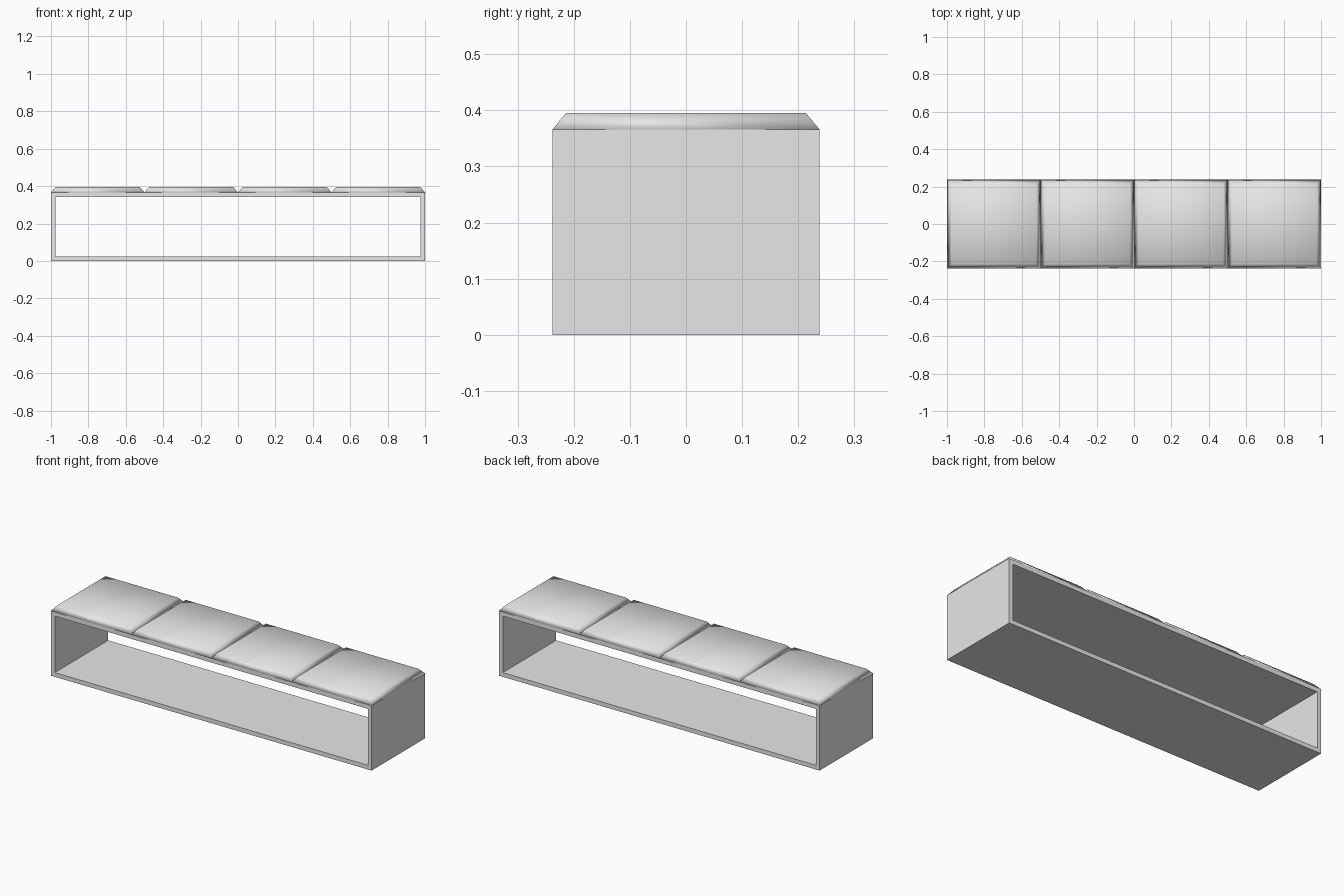
import bpy
import bmesh

# Remove the default object
default = bpy.data.objects.get("Cube")
if default:
    bpy.data.objects.remove(default, do_unlink=True)

# Single material
grey = bpy.data.materials.new("light_grey")
grey.use_nodes = True
colour = (0.8, 0.8, 0.8, 1)
grey.diffuse_color = colour
grey.node_tree.nodes["Principled BSDF"].inputs["Base Color"].default_value = colour

HALF_X, HALF_Y = 1.0, 0.238
BODY_TOP, CUSHION_TOP = 0.366, 0.395
WALL = 0.024
SEATS = 4


def finish(name, bm, smooth=False):
    bmesh.ops.recalc_face_normals(bm, faces=bm.faces)
    for face in bm.faces:
        face.smooth = smooth
    mesh = bpy.data.meshes.new(name)
    bm.to_mesh(mesh)
    bm.free()
    mesh.materials.append(grey)
    obj = bpy.data.objects.new(name, mesh)
    bpy.context.collection.objects.link(obj)
    return obj


# Open-ended rectangular frame: outer and inner loops bridged, then extruded in depth
def rectangle(bm, inset):
    x, low, high = HALF_X - inset, inset, BODY_TOP - inset
    verts = [bm.verts.new((sx * x, -HALF_Y, z))
             for sx, z in ((-1, low), (1, low), (1, high), (-1, high))]
    return verts


bm = bmesh.new()
outer, inner = rectangle(bm, 0), rectangle(bm, WALL)
for i in range(4):
    j = (i + 1) % 4
    bm.faces.new((outer[i], outer[j], inner[j], inner[i]))
ring = bmesh.ops.extrude_face_region(bm, geom=bm.faces[:], use_keep_orig=True)
moved = [v for v in ring["geom"] if isinstance(v, bmesh.types.BMVert)]
bmesh.ops.translate(bm, verts=moved, vec=(0, 2 * HALF_Y, 0))
finish("bench_frame", bm)

# Padded seat cushions with sloped, softly shaded edges
width = 2 * HALF_X / SEATS
for n in range(SEATS):
    bm = bmesh.new()
    bmesh.ops.create_cube(bm, size=1)
    for v in bm.verts:
        top = v.co.z > 0
        inset = WALL if top else 0
        v.co.x *= width - 2 * inset
        v.co.y *= 2 * (HALF_Y - inset)
        v.co.z = CUSHION_TOP if top else BODY_TOP
    cushion = finish(f"seat_cushion_{n + 1}", bm, smooth=True)
    cushion.location.x = -HALF_X + width * (n + 0.5)
